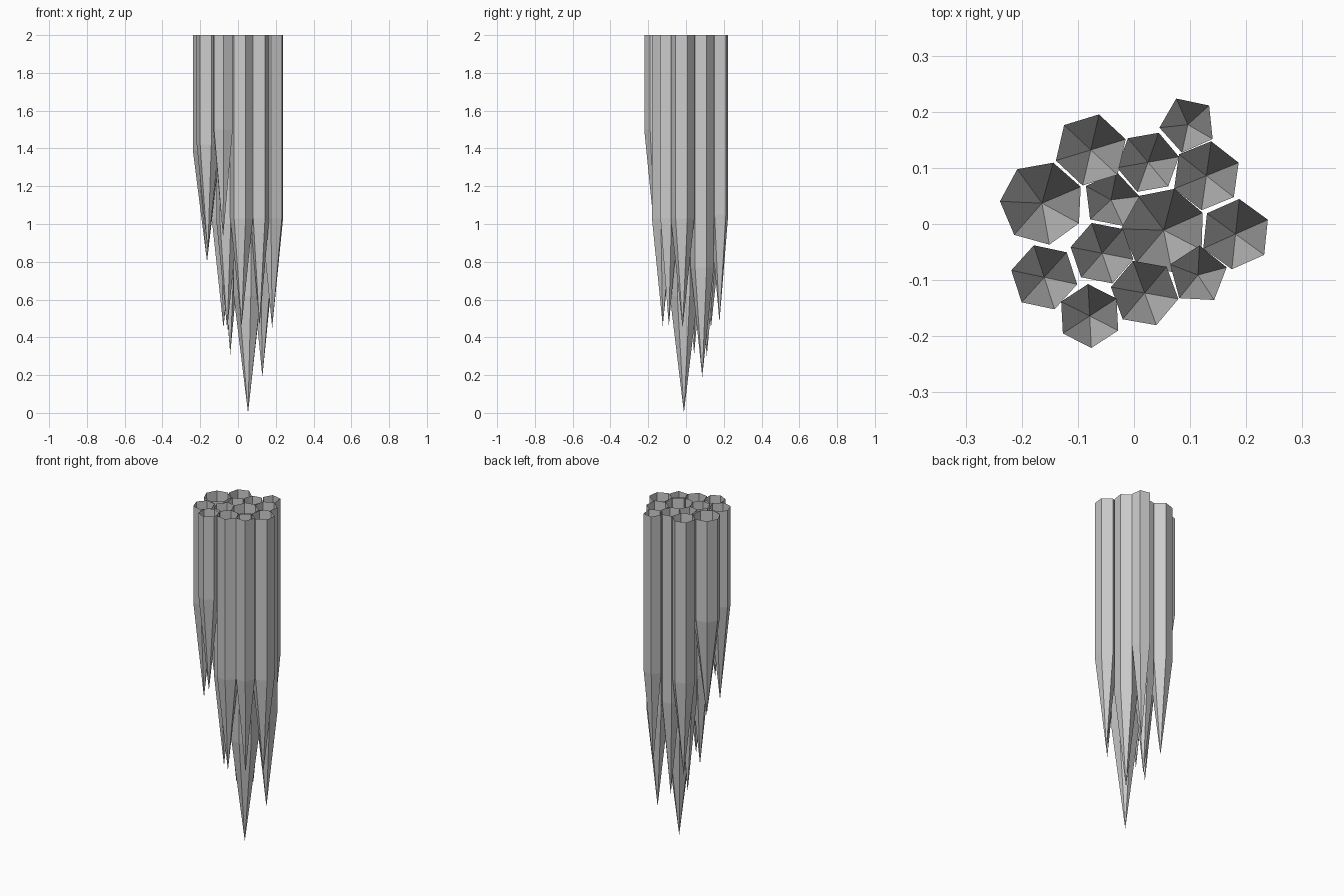
import bpy, bmesh
from math import cos, sin, radians

TOP = 2.0

# x, y, radius, sides, rotation in degrees, tip height, shoulder height
SPIKES = [
    (0.053, -0.011, 0.076, 7, 24, 0.00, 0.62),
    (-0.164, 0.037, 0.075, 7, 23, 0.80, 1.39),
    (-0.077, 0.132, 0.065, 6, 17, 0.45, 1.03),
    (0.096, 0.177, 0.051, 5, 42, 0.48, 1.05),
    (0.025, 0.110, 0.056, 6, 10, 0.30, 0.87),
    (0.129, 0.086, 0.062, 6, 22, 0.19, 0.77),
    (-0.041, 0.043, 0.051, 5, 7, 0.31, 0.86),
    (-0.057, -0.052, 0.057, 6, 49, 0.44, 1.00),
    (0.181, -0.018, 0.063, 6, 24, 0.45, 1.03),
    (-0.160, -0.095, 0.060, 6, 48, 0.84, 1.42),
    (-0.079, -0.164, 0.057, 6, 33, 0.93, 1.50),
    (0.019, -0.123, 0.061, 6, 50, 0.46, 1.03),
    (0.114, -0.091, 0.053, 5, 15, 0.46, 1.03),
]


def spike(name, x, y, r, sides, rot, tip_z, shoulder_z):
    """Open-topped prism that narrows to a point at the bottom."""
    bm = bmesh.new()

    def ring(z):
        angles = [radians(rot + 360 * i / sides) for i in range(sides)]
        return [bm.verts.new((x + r * cos(a), y + r * sin(a), z)) for a in angles]

    upper, lower = ring(TOP), ring(shoulder_z)
    tip = bm.verts.new((x, y, tip_z))
    for i in range(sides):
        j = (i + 1) % sides
        bm.faces.new((lower[i], lower[j], upper[j], upper[i]))
        bm.faces.new((tip, lower[j], lower[i]))
    mesh = bpy.data.meshes.new(name)
    bm.to_mesh(mesh)
    bm.free()
    bpy.context.collection.objects.link(bpy.data.objects.new(name, mesh))


# Cluster of hanging stone spikes
for n, data in enumerate(SPIKES, 1):
    spike(f"stalactite_{n:02d}", *data)
